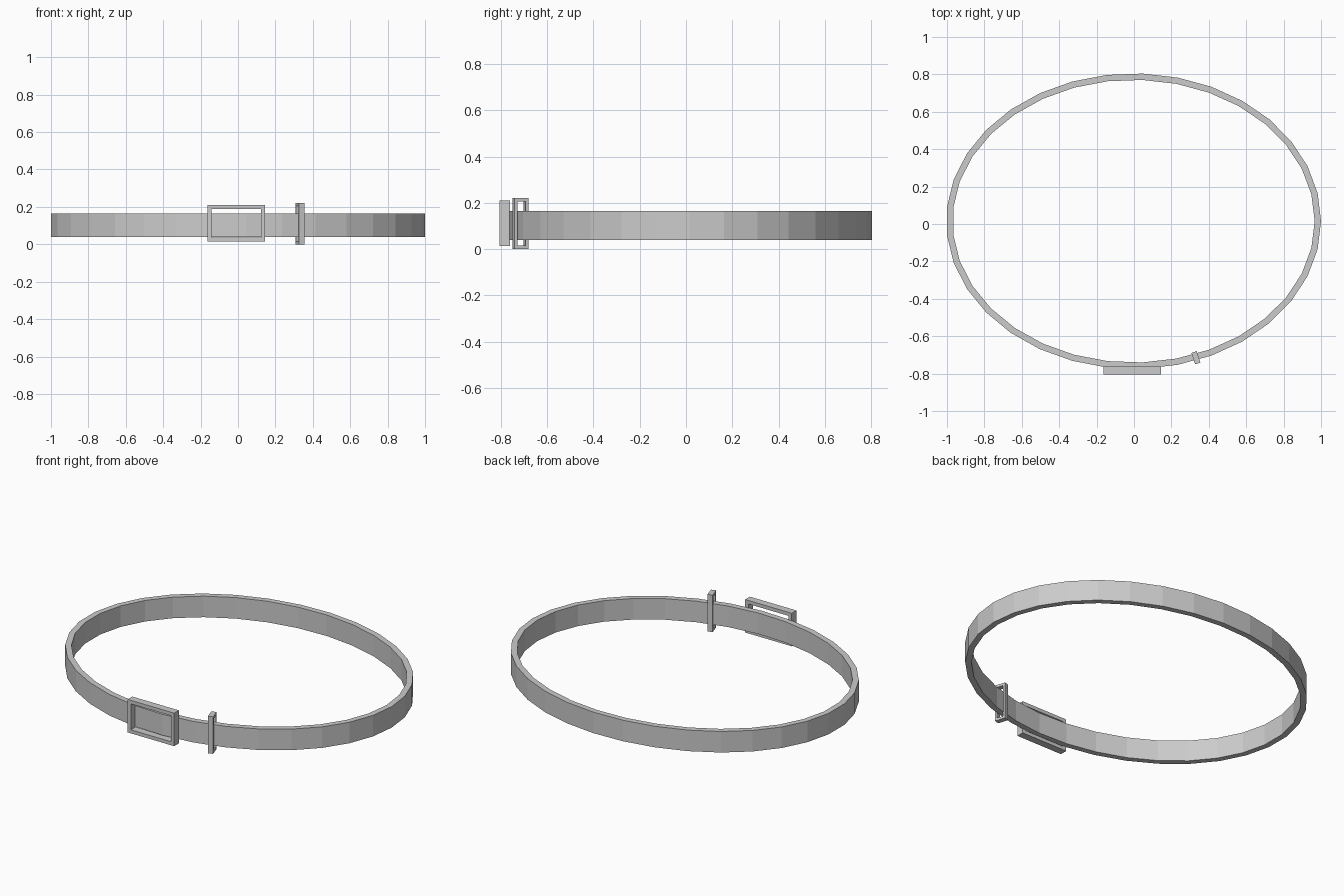
import bpy, math

if "Cube" in bpy.data.objects:
    bpy.data.objects.remove(bpy.data.objects["Cube"])


def make_object(name, verts, faces):
    mesh = bpy.data.meshes.new(name)
    mesh.from_pydata(verts, [], faces)
    mesh.update()
    obj = bpy.data.objects.new(name, mesh)
    bpy.context.collection.objects.link(obj)
    return obj


def bridge_loops(name, loops):
    """Joins matching closed loops, the last one back to the first."""
    n, m = len(loops[0]), len(loops)
    verts = [p for loop in loops for p in loop]
    faces = []
    for j in range(m):
        k = (j + 1) % m
        for i in range(n):
            i2 = (i + 1) % n
            faces.append((j * n + i, j * n + i2, k * n + i2, k * n + i))
    return make_object(name, verts, faces)


def ellipse(a, b, z, sides=33, cy=0.015):
    step = math.tau / sides
    return [(a * math.cos(i * step) - 0.0023, b * math.sin(i * step) + cy, z)
            for i in range(sides)]


def rect_frame(name, half_w, half_h, border_w, border_h, depth):
    """Rectangular ring in local XZ, extruded along Y."""
    def rect(w, h, y):
        return [(-w, y, -h), (w, y, -h), (w, y, h), (-w, y, h)]
    iw, ih, d = half_w - border_w, half_h - border_h, depth / 2
    return bridge_loops(name, [rect(half_w, half_h, d), rect(half_w, half_h, -d),
                               rect(iw, ih, -d), rect(iw, ih, d)])


# Faceted oval strap
thick, z0, z1 = 0.034, 0.04, 0.165
a, b = 1.0023, 0.79
bridge_loops("strap", [ellipse(a, b, z0), ellipse(a, b, z1),
                       ellipse(a - thick, b - thick, z1),
                       ellipse(a - thick, b - thick, z0)])

# Buckle frame on the front
buckle = rect_frame("buckle", 0.153, 0.098, 0.021, 0.021, 0.044)
buckle.location = (-0.009, -0.783, 0.112)

# Keeper loop wrapped round the strap, turned to follow it
keeper = rect_frame("keeper_loop", 0.032, 0.11, 0.013, 0.015, 0.03)
keeper.location = (0.331, -0.715, 0.11)
keeper.rotation_euler = (0, 0, math.radians(-72))
